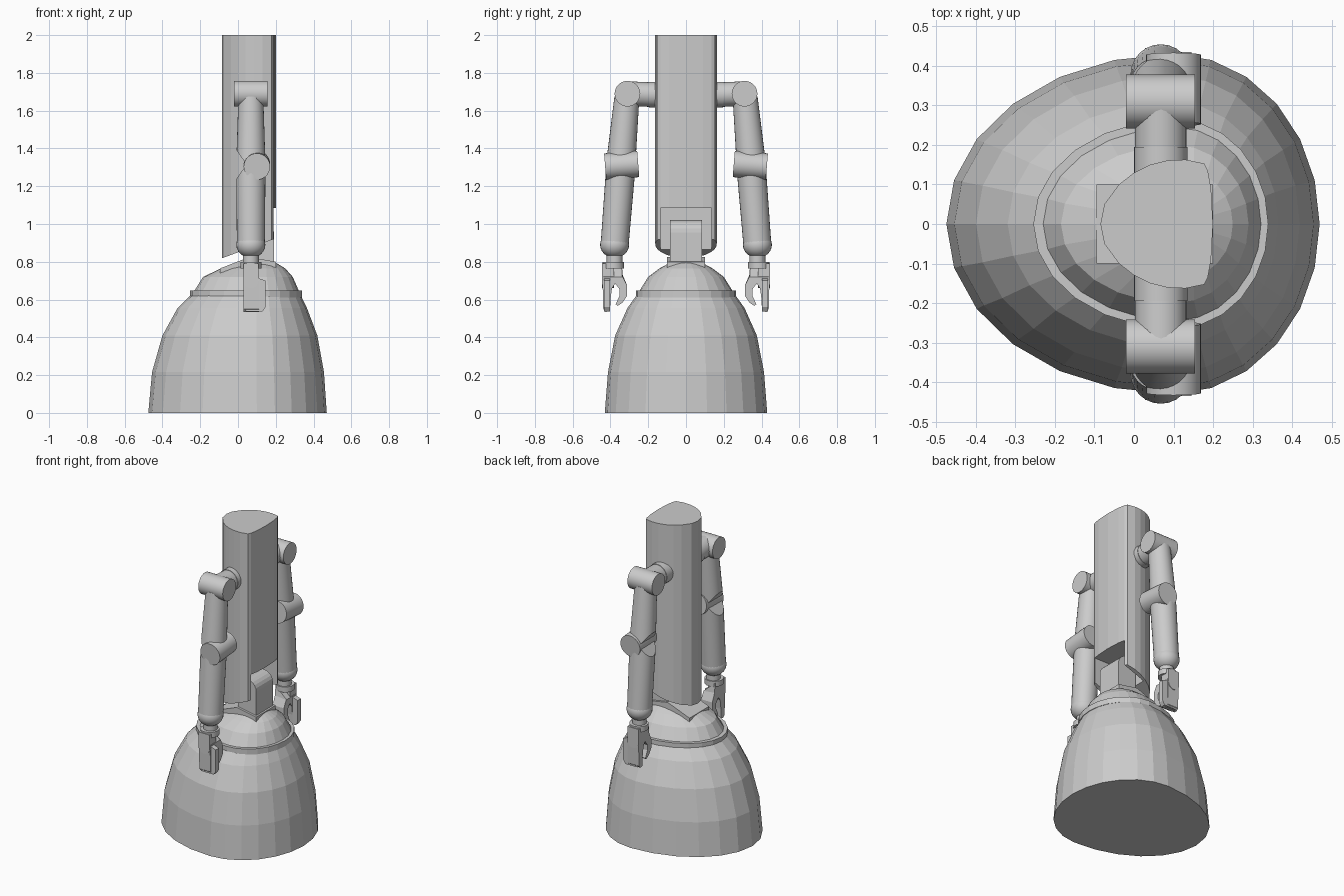
import bpy, bmesh, math
from mathutils import Vector

cube = bpy.data.objects.get("Cube")
if cube:
    bpy.data.objects.remove(cube)

grey = bpy.data.materials.new("light grey")
grey.use_nodes = True
grey.diffuse_color = (0.6, 0.6, 0.6, 1)
grey.node_tree.nodes["Principled BSDF"].inputs["Base Color"].default_value = (0.6, 0.6, 0.6, 1)


def finish(bm, name):
    bmesh.ops.recalc_face_normals(bm, faces=bm.faces[:])
    mesh = bpy.data.meshes.new(name)
    bm.to_mesh(mesh)
    bm.free()
    mesh.materials.append(grey)
    obj = bpy.data.objects.new(name, mesh)
    bpy.context.collection.objects.link(obj)
    return obj


def loft(name, loops):
    """Skin a stack of equal point loops and cap both ends."""
    bm = bmesh.new()
    rings = [[bm.verts.new(p) for p in loop] for loop in loops]
    n = len(rings[0])
    for a, b in zip(rings, rings[1:]):
        for i in range(n):
            j = (i + 1) % n
            bm.faces.new((a[i], a[j], b[j], b[i]))
    bm.faces.new(rings[0][::-1])
    bm.faces.new(rings[-1])
    return finish(bm, name)


def rod(name, p, q, r1, r2=None, sides=28, cut=None):
    """Cylinder or cone from p to q, optionally trimmed by a plane."""
    p, q = Vector(p), Vector(q)
    bm = bmesh.new()
    bmesh.ops.create_cone(bm, cap_ends=True, segments=sides, radius1=r1,
                          radius2=r1 if r2 is None else r2, depth=(q - p).length)
    turn = (q - p).to_track_quat('Z', 'Y').to_matrix()
    for v in bm.verts:
        v.co = turn @ v.co + (p + q) / 2
    if cut:
        bmesh.ops.bisect_plane(bm, geom=bm.verts[:] + bm.edges[:] + bm.faces[:],
                               plane_co=cut[0], plane_no=cut[1], clear_outer=True)
        bmesh.ops.holes_fill(bm, edges=[e for e in bm.edges if e.is_boundary])
    return finish(bm, name)


def ball(name, centre, r, scale=(1, 1, 1)):
    bm = bmesh.new()
    bmesh.ops.create_uvsphere(bm, u_segments=24, v_segments=12, radius=r)
    for v in bm.verts:
        v.co = Vector([c * k for c, k in zip(v.co, scale)]) + Vector(centre)
    return finish(bm, name)


def egg(z, x0, x1, half):
    """Egg-shaped section, blunter towards +x."""
    mid = x0 + (x1 - x0) * 0.608
    pts = []
    for i in range(24):
        t = math.tau * i / 24
        c = math.cos(t)
        pts.append((mid + c * (x1 - mid if c > 0 else mid - x0), half * math.sin(t), z))
    return pts


# Base: lower skirt, collar and upper dome
loft("base_skirt", [egg(0, -.475, .47, .43), egg(.216, -.455, .455, .413),
                    egg(.41, -.40, .42, .375), egg(.555, -.32, .365, .31),
                    egg(.625, -.25, .33, .26)])
loft("base_collar", [egg(.612, -.255, .34, .265), egg(.648, -.255, .34, .265)])
loft("base_dome", [egg(.64, -.235, .325, .25), egg(.72, -.185, .29, .2),
                   egg(.765, -.09, .25, .14), egg(.798, .01, .195, .08)])

# Torso: extruded D-shape with slanted underside
half = [(-.085, 0), (-.075, .05), (-.038, .1), (0, .13), (.04, .15), (.085, .161),
        (.13, .163), (.178, .153), (.187, .135), (.195, .09), (.2, 0)]
outline = half + [(x, -y) for x, y in half[-2:0:-1]]
torso = loft("torso", [[(x, y, .85 + .37 * x) for x, y in outline],
                       [(x, y, 2) for x, y in outline]])

# Pocket in the front of the torso for the bracket
cutter = loft("pocket_cutter", [[(x, y, z) for x, y in
                                 ((.04, -.135), (.3, -.135), (.3, .135), (.04, .135))]
                                for z in (.7, 1.085)])
cutter.hide_render = True
cutter.hide_viewport = True
cutter.display_type = 'WIRE'
pocket = torso.modifiers.new("pocket", 'BOOLEAN')
pocket.operation = 'DIFFERENCE'
pocket.solver = 'EXACT'
pocket.object = cutter
bpy.context.view_layer.update()
cut_mesh = bpy.data.meshes.new_from_object(
    torso.evaluated_get(bpy.context.evaluated_depsgraph_get()))
torso.modifiers.clear()
torso.data = cut_mesh
bpy.data.objects.remove(cutter)

# Waist bracket: sloping foot and upright with rounded top
foot = [(-.095, .70), (-.095, .765), (.06, .825), (.2, .80), (.2, .70)]
loft("bracket_foot", [[(x, y, z) for x, z in foot] for y in (-.1, .1)])
upright = [(.06, .72), (.19, .72)] + [
    (.125 + .065 * math.cos(math.pi * i / 10), .955 + .065 * math.sin(math.pi * i / 10))
    for i in range(11)]
loft("bracket_upright", [[(x, y, z) for x, z in upright] for y in (-.085, .085)])

# Gripper outline: long outer finger and hooked inner finger
claw = [(.34, .79), (.335, .73), (.312, .675), (.312, .62), (.335, .585), (.362, .566),
        (.372, .575), (.352, .62), (.352, .655), (.375, .685), (.392, .66), (.4, .6),
        (.402, .538), (.425, .535), (.438, .55), (.442, .7), (.438, .79)]
AX = .068  # arm axis in x

for s, side in ((-1, "right"), (1, "left")):
    def P(x, y, z):
        return (x, s * y, z)

    # Shoulder
    rod(side + "_shoulder_stub", P(AX, .1, 1.685), P(AX, .195, 1.685), .068)
    rod(side + "_shoulder_link", P(AX, .19, 1.685), P(AX, .3, 1.69), .065)
    rod(side + "_shoulder_joint", P(-.02, .31, 1.69), P(.155, .31, 1.69), .068)

    # Upper arm and forearm, bevelled where they meet at the elbow
    notch = P(.045, .34, 1.315)
    rod(side + "_upper_arm", P(AX, .313, 1.67), P(AX, .347, 1.30), .066, .078,
        cut=(notch, (-.085, 0, -.06)))
    rod(side + "_forearm", P(AX, .343, 1.33), P(AX, .377, .90), .078, .074,
        cut=(notch, (-.085, 0, .06)))
    rod(side + "_elbow_joint", P(.1, .253, 1.318), P(.1, .428, 1.304), .07)

    # Wrist
    ball(side + "_wrist_ball", P(AX, .378, .89), .077, (1, 1, .9))
    rod(side + "_wrist_neck", P(AX, .378, .85), P(AX, .378, .78), .042)
    rod(side + "_wrist_disc", P(AX, .385, .765), P(AX, .385, .80), .056)

    # Hand
    loft(side + "_gripper", [[P(x, y, z if x < .1 else min(z, .72)) for y, z in claw]
                             for x in (.03, .11)])
    loft(side + "_outer_finger", [[P(x, y, z) for x, z in
                                   ((.03, .56), (.045, .537), (.13, .537), (.145, .56),
                                    (.145, .70), (.03, .74))] for y in (.402, .435)])
    rod(side + "_knuckle", P(AX, .38, .70), P(AX, .445, .70), .04)
    loft(side + "_knuckle_plate", [[P(x, y, z) for x, z in
                                    ((.028, .70), (.108, .70), (.108, .79), (.028, .79))]
                                   for y in (.38, .445)])

# Smooth the round arm parts while keeping their rims sharp
bpy.ops.object.select_all(action='DESELECT')
for obj in bpy.context.collection.objects:
    if obj.type == 'MESH' and ("wrist" in obj.name or "arm" in obj.name
                               or "joint" in obj.name or "shoulder" in obj.name):
        obj.select_set(True)
        bpy.context.view_layer.objects.active = obj
bpy.ops.object.shade_smooth_by_angle(angle=math.radians(30))
